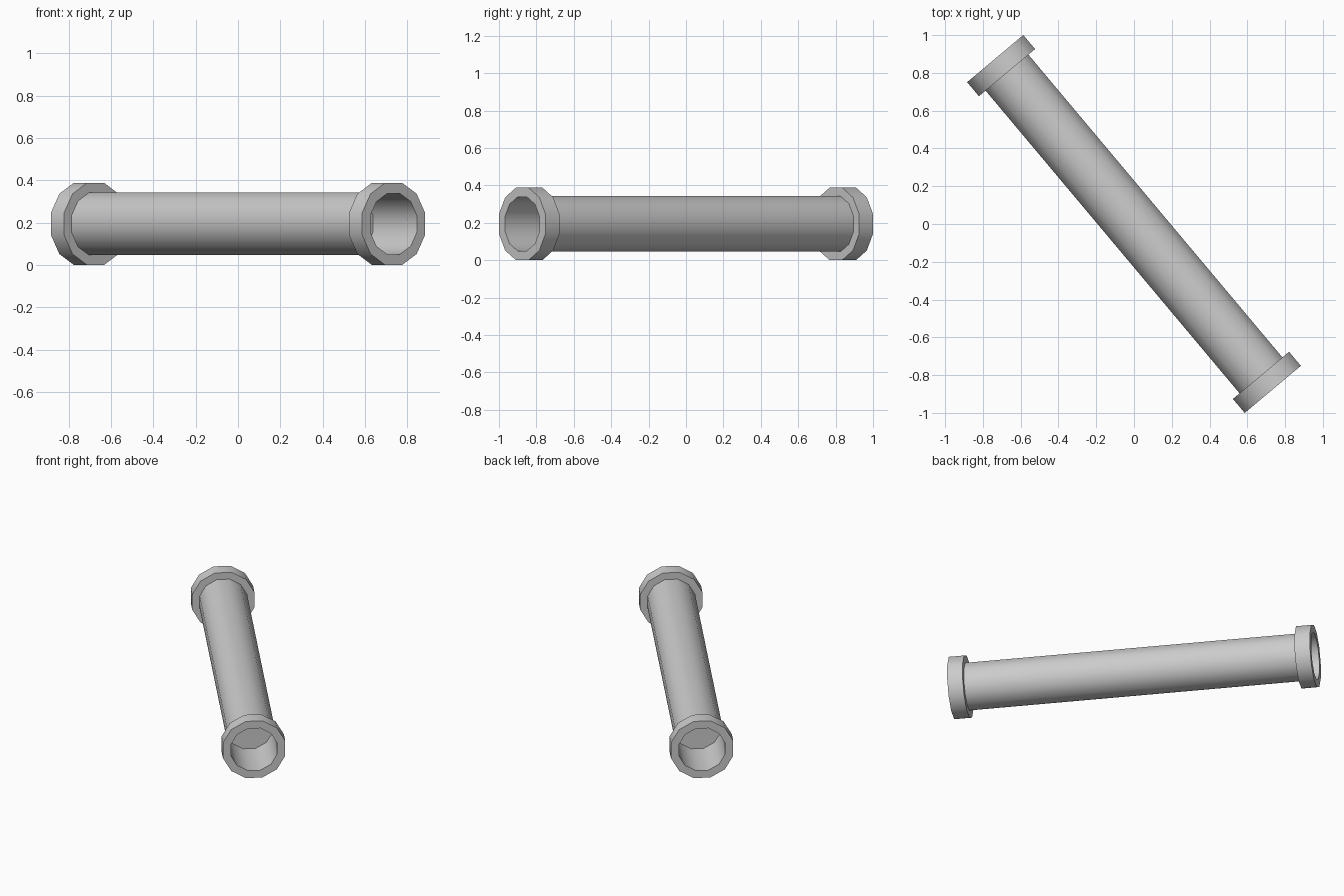
import bpy, bmesh, math
from mathutils import Matrix, Vector

if "Cube" in bpy.data.objects:
    bpy.data.objects.remove(bpy.data.objects["Cube"])

SIDES = 12
K = 1 / math.cos(math.pi / SIDES)          # flat-to-flat radius -> corner radius
HALF, LIP, CAP = 1.143, 0.097, 0.82        # half length, flange thickness, inner cap position
R_FLANGE, R_TUBE, R_BORE = 0.194, 0.148, 0.144


def lathe(name, profile, closed=False):
    """Spin (axial, radius) points around the x axis, then place along the diagonal."""
    bm = bmesh.new()
    a = math.pi / SIDES
    vs = [bm.verts.new((x, r * K * math.sin(a), r * K * math.cos(a))) for x, r in profile]
    edges = [bm.edges.new(p) for p in zip(vs, vs[1:])]
    if closed:
        edges.append(bm.edges.new((vs[-1], vs[0])))
    bmesh.ops.spin(bm, geom=vs + edges, cent=(0, 0, 0), axis=(1, 0, 0),
                   angle=math.tau, steps=SIDES)
    bmesh.ops.remove_doubles(bm, verts=bm.verts, dist=1e-4)
    bmesh.ops.recalc_face_normals(bm, faces=bm.faces)
    bm.transform(Matrix.Translation((0, 0, R_FLANGE)) @ Matrix.Rotation(math.radians(130), 4, 'Z'))
    me = bpy.data.meshes.new(name)
    bm.to_mesh(me)
    bm.free()
    ob = bpy.data.objects.new(name, me)
    bpy.context.collection.objects.link(ob)
    bpy.ops.object.select_all(action='DESELECT')
    ob.select_set(True)
    bpy.context.view_layer.objects.active = ob
    bpy.ops.object.shade_smooth_by_angle(angle=math.radians(40))
    return ob


# Tube with a blocked bore at each end, and flanges, as one continuous outline
half = [(CAP, 0), (CAP, R_BORE), (HALF, R_BORE), (HALF, R_FLANGE),
        (HALF - LIP, R_FLANGE), (HALF - LIP, R_TUBE)]
lathe("flanged_pipe", half + [(-x, r) for x, r in reversed(half)])
